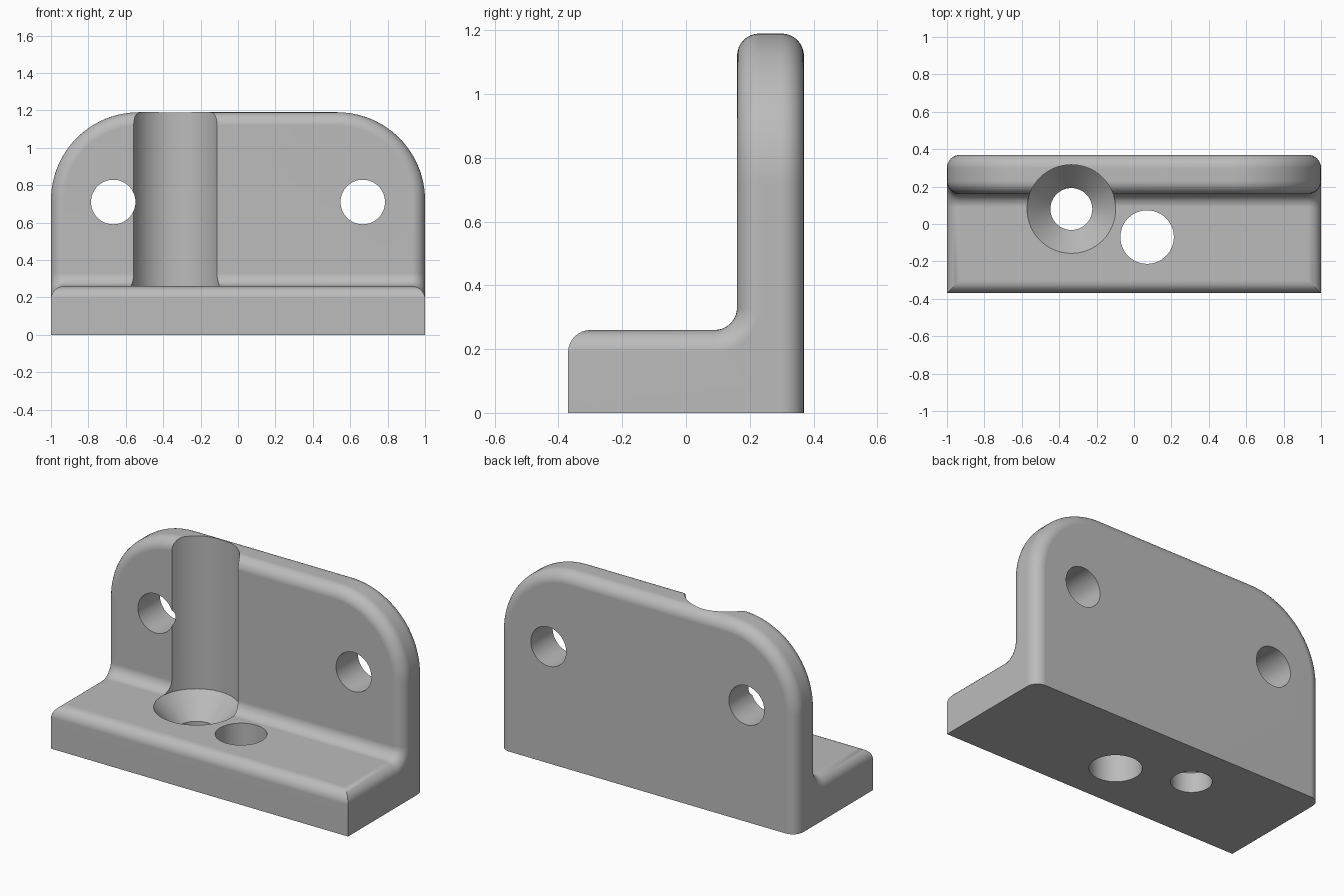
import bpy, bmesh
from mathutils import Matrix, Vector

if "Cube" in bpy.data.objects:
    bpy.data.objects.remove(bpy.data.objects["Cube"], do_unlink=True)

FRONT, BACK, PLATE, BASE_TOP, TOP = -0.37, 0.37, 0.16, 0.26, 1.19
ROUND, CORNER = 0.07, 0.47


def near(a, b):
    return abs(a - b) < 1e-4


def bevel(bm, edges, radius, segments):
    bmesh.ops.bevel(bm, geom=edges, offset=radius, offset_type='OFFSET',
                    segments=segments, profile=0.5, affect='EDGES', clamp_overlap=False)


def new_object(name, bm):
    bmesh.ops.recalc_face_normals(bm, faces=bm.faces)
    mesh = bpy.data.meshes.new(name)
    bm.to_mesh(mesh)
    bm.free()
    obj = bpy.data.objects.new(name, mesh)
    bpy.context.collection.objects.link(obj)
    return obj


# Bracket body: L profile extruded across the width
bm = bmesh.new()
profile = [(FRONT, 0), (BACK, 0), (BACK, TOP), (PLATE, TOP), (PLATE, BASE_TOP), (FRONT, BASE_TOP)]
face = bm.faces.new([bm.verts.new((-1, y, z)) for y, z in profile])
extruded = bmesh.ops.extrude_face_region(bm, geom=[face])["geom"]
bmesh.ops.translate(bm, vec=(2, 0, 0),
                    verts=[g for g in extruded if isinstance(g, bmesh.types.BMVert)])
bmesh.ops.recalc_face_normals(bm, faces=bm.faces)

# Large rounded upper corners of the plate
bevel(bm, [e for e in bm.edges if all(near(v.co.z, TOP) for v in e.verts)
           and near(e.verts[0].co.x, e.verts[1].co.x)], CORNER, 24)

# Fillet between base and plate
bevel(bm, [e for e in bm.edges if all(near(v.co.y, PLATE) and near(v.co.z, BASE_TOP)
                                      for v in e.verts)], ROUND, 8)

# Rounded rims, leaving the underside and the front upright edges sharp
bm.normal_update()
rims = []
for e in bm.edges:
    on_floor = all(near(v.co.z, 0) for v in e.verts)
    front_upright = (all(near(v.co.y, FRONT) for v in e.verts)
                     and near(e.verts[0].co.x, e.verts[1].co.x))
    if e.calc_face_angle(0) > 0.8 and not on_floor and not front_upright:
        rims.append(e)
bevel(bm, rims, ROUND, 8)
bracket = new_object("bracket", bm)


def cutter(name, center, r1, r2, depth, along_y=False):
    bm = bmesh.new()
    turn = Matrix.Rotation(1.5707963, 4, 'X') if along_y else Matrix()
    bmesh.ops.create_cone(bm, cap_ends=True, segments=64, radius1=r1, radius2=r2,
                          depth=depth, matrix=Matrix.Translation(Vector(center)) @ turn)
    obj = new_object(name, bm)
    obj.hide_render = True
    return obj


# Holes: countersunk screw hole with driver channel, plain hole, two plate holes
SX, SY, SINK = -0.335, 0.08, 0.14
cutters = [
    cutter("screw_hole", (SX, SY, 0.1), 0.112, 0.112, 0.4),
    cutter("countersink", (SX, SY, BASE_TOP - SINK / 2), 0.112, 0.237, SINK),
    cutter("driver_channel", (SX, SY, BASE_TOP + 0.6), 0.237, 0.237, 1.2),
    cutter("plain_hole", (0.07, -0.07, 0.1), 0.143, 0.143, 0.6),
    cutter("plate_hole_right", (-0.667, 0.3, 0.71), 0.119, 0.119, 0.6, True),
    cutter("plate_hole_left", (0.667, 0.3, 0.71), 0.119, 0.119, 0.6, True),
]
bpy.ops.object.select_all(action='DESELECT')
bpy.context.view_layer.objects.active = bracket
bracket.select_set(True)
for c in cutters:
    mod = bracket.modifiers.new(c.name, 'BOOLEAN')
    mod.operation, mod.solver, mod.object = 'DIFFERENCE', 'EXACT', c
    bpy.ops.object.modifier_apply(modifier=mod.name)
    bpy.data.objects.remove(c, do_unlink=True)

# Colour and shading
grey = bpy.data.materials.new("light_grey")
grey.use_nodes = True
color = (0.5, 0.5, 0.5, 1)
grey.diffuse_color = color
grey.node_tree.nodes["Principled BSDF"].inputs["Base Color"].default_value = color
bracket.data.materials.clear()
bracket.data.materials.append(grey)
bpy.ops.object.shade_smooth_by_angle(angle=0.52)
weighted = bracket.modifiers.new("clean_normals", 'WEIGHTED_NORMAL')
weighted.keep_sharp = True
